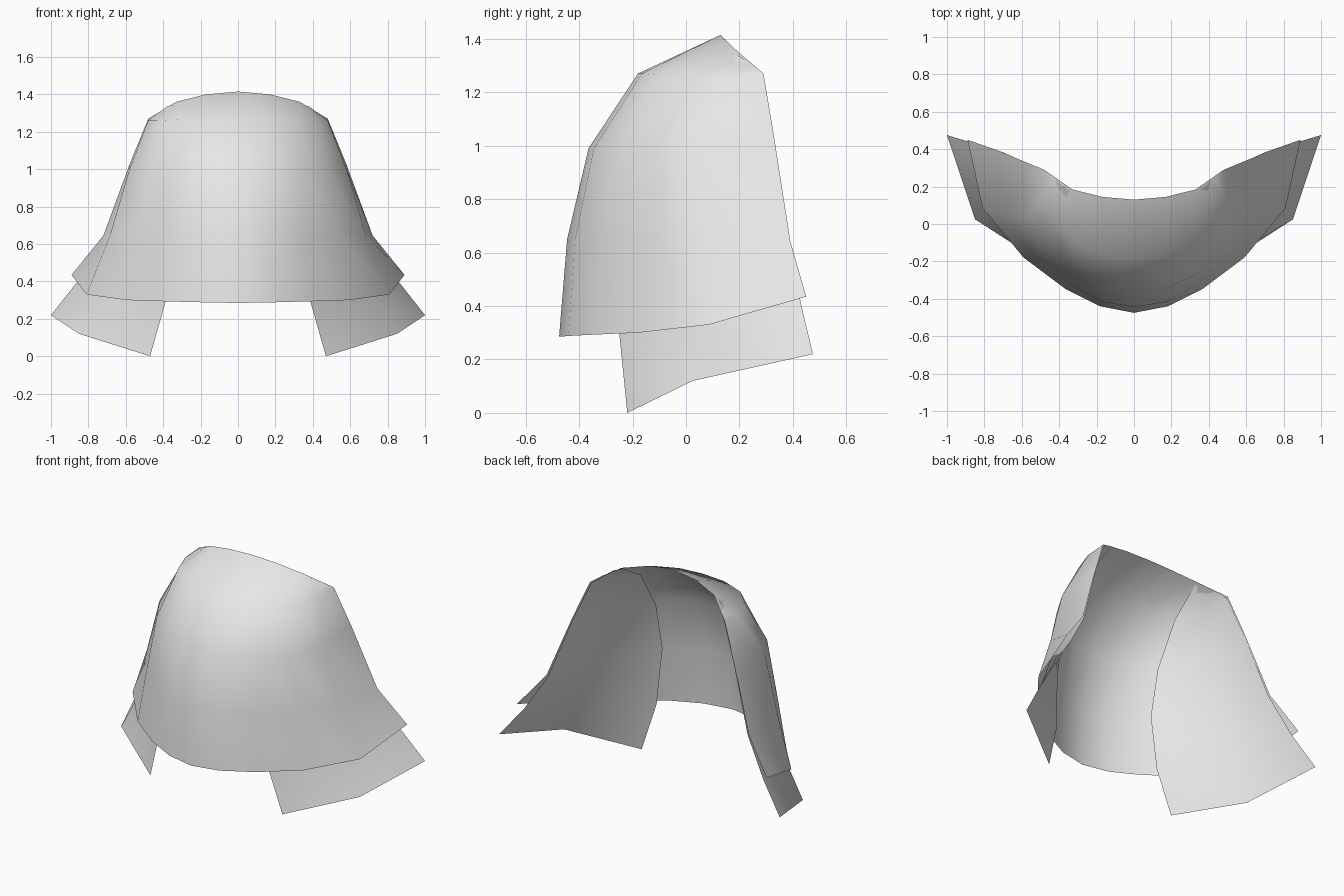
import bpy, bmesh, math

if "Cube" in bpy.data.objects:
    bpy.data.objects.remove(bpy.data.objects["Cube"])

grey = bpy.data.materials.new("pale grey")
grey.diffuse_color = (0.8, 0.8, 0.8, 1)
grey.use_nodes = True
grey.node_tree.nodes["Principled BSDF"].inputs["Base Color"].default_value = grey.diffuse_color


def sheet(name, rows):
    """Thin open surface lofted through rows of points, top row first."""
    bm = bmesh.new()
    grid = [[bm.verts.new(p) for p in row] for row in rows]
    for upper, lower in zip(grid, grid[1:]):
        for i in range(len(upper) - 1):
            bm.faces.new((upper[i], lower[i], lower[i + 1], upper[i + 1]))
    bmesh.ops.remove_doubles(bm, verts=bm.verts, dist=0.002)
    mesh = bpy.data.meshes.new(name)
    bm.to_mesh(mesh)
    bm.free()
    mesh.materials.append(grey)
    ob = bpy.data.objects.new(name, mesh)
    bpy.context.collection.objects.link(ob)
    bpy.ops.object.select_all(action='DESELECT')
    ob.select_set(True)
    bpy.context.view_layer.objects.active = ob
    bpy.ops.object.shade_smooth_by_angle(angle=math.radians(60))
    return ob


def flip(row):
    return [(-x, y, z) for x, y, z in reversed(row)]


# Outer shell: each row runs from the centre line round to the back edge
shell_half = [
    [(0, .13, 1.415), (.17, .145, 1.40), (.33, .185, 1.36),
     (.38, .22, 1.33), (.43, .255, 1.30), (.48, .29, 1.27)],
    [(0, -.18, 1.27), (.16, -.165, 1.27), (.31, -.11, 1.265),
     (.43, .01, 1.26), (.48, .15, 1.26), (.48, .29, 1.27)],
    [(0, -.365, .99), (.17, -.345, .99), (.33, -.27, .99),
     (.48, -.14, .99), (.58, .03, 1.0), (.578, .33, 1.03)],
    [(0, -.445, .65), (.175, -.415, .65), (.35, -.315, .65),
     (.54, -.155, .65), (.685, .05, .645), (.72, .39, .645)],
    [(0, -.475, .285), (.18, -.44, .288), (.37, -.345, .293),
     (.59, -.18, .30), (.81, .085, .33), (.89, .45, .435)],
]
sheet("outer_shell", [flip(row)[:-1] + row for row in shell_half])

# Inner side panels: front edge, middle and back edge of each row
panel = [
    [(.33, .17, 1.35), (.38, .20, 1.335), (.42, .24, 1.305)],
    [(.355, -.045, 1.22), (.45, .11, 1.24), (.475, .287, 1.26)],
    [(.365, -.215, .96), (.54, .05, 1.0), (.575, .328, 1.02)],
    [(.36, -.275, .66), (.635, .04, .64), (.71, .387, .64)],
    [(.385, -.25, .30), (.74, .03, .33), (.85, .43, .41)],
    [(.47, -.22, 0), (.85, .025, .12), (1.0, .475, .22)],
]
sheet("right_inner_panel", panel)
sheet("left_inner_panel", [flip(row) for row in panel])
